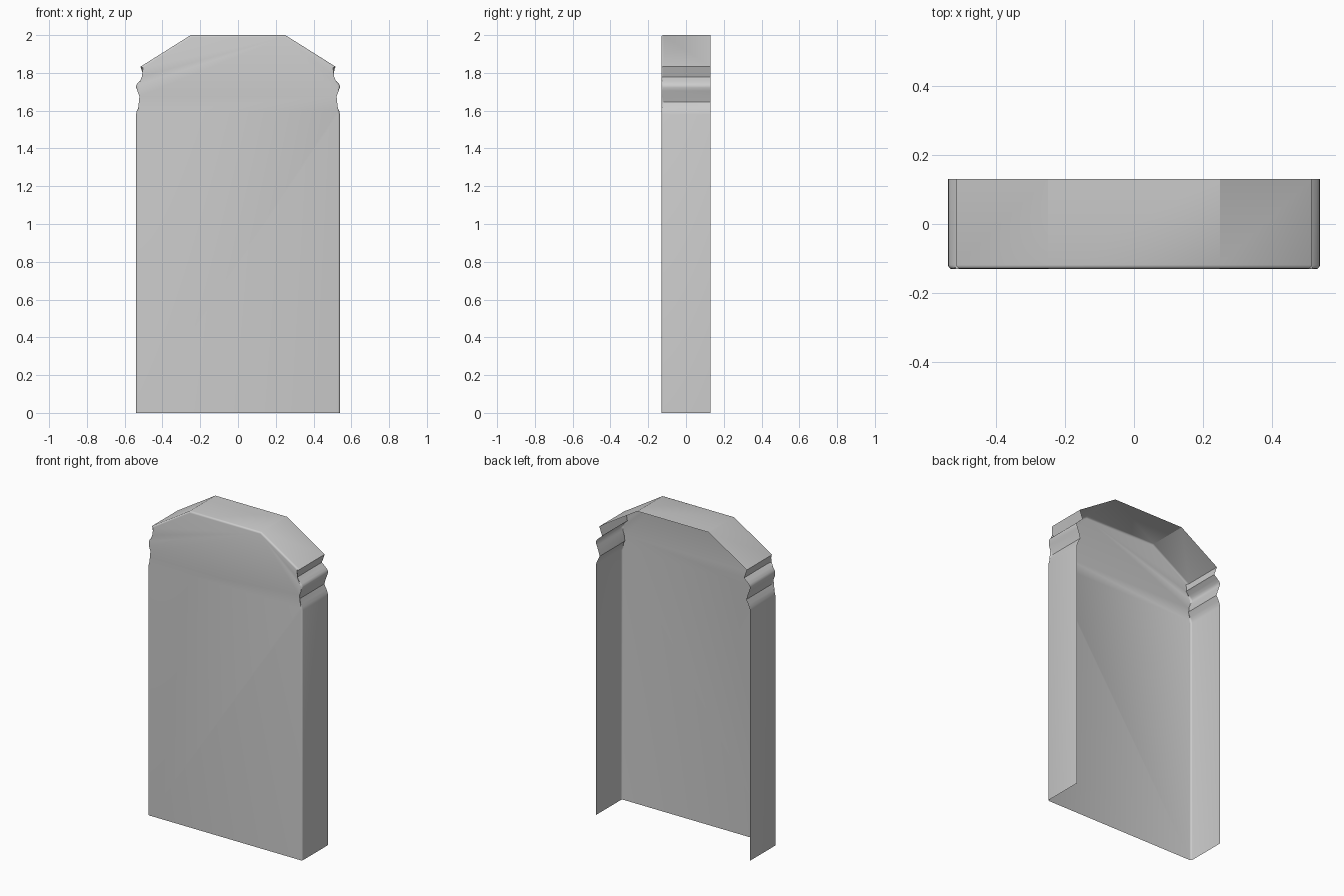
import bpy, bmesh, math

if "Cube" in bpy.data.objects:
    bpy.data.objects.remove(bpy.data.objects["Cube"])

# Right half of the front outline (x, z), from the foot up to the flat top
half = [(0.54, 0), (0.54, 1.58), (0.536, 1.598), (0.528, 1.616), (0.513, 1.645),
        (0.522, 1.675), (0.533, 1.705), (0.539, 1.722), (0.539, 1.733), (0.532, 1.745), (0.518, 1.758),
        (0.496, 1.777), (0.516, 1.833), (0.25, 2.0)]
outline = half + [(-x, z) for x, z in reversed(half)]
FRONT, BACK, ROUND = -0.13, 0.13, 0.011

# Thin shell: front panel and rim, open at the back and underneath
bm = bmesh.new()
front = [bm.verts.new((x, FRONT, z)) for x, z in outline]
back = [bm.verts.new((x, BACK, z)) for x, z in outline]
bm.faces.new(front)
for i in range(len(outline) - 1):
    bm.faces.new((front[i + 1], front[i], back[i], back[i + 1]))

# Small rounding where the panel meets the rim
corner = [bm.edges.get((front[i], front[i + 1])) for i in range(len(outline) - 1)]
bmesh.ops.bevel(bm, geom=corner, offset=ROUND, offset_type='OFFSET', segments=3,
                profile=0.5, affect='EDGES', clamp_overlap=True)
bmesh.ops.recalc_face_normals(bm, faces=bm.faces)
panel = max(bm.faces, key=lambda f: f.calc_area())
if panel.normal.y > 0:
    bmesh.ops.reverse_faces(bm, faces=bm.faces)

mesh = bpy.data.meshes.new("headboard_shell")
bm.to_mesh(mesh)
bm.free()
obj = bpy.data.objects.new("headboard_shell", mesh)
bpy.context.collection.objects.link(obj)
bpy.context.view_layer.objects.active = obj
obj.select_set(True)
bpy.ops.object.shade_smooth_by_angle(angle=math.radians(32))
